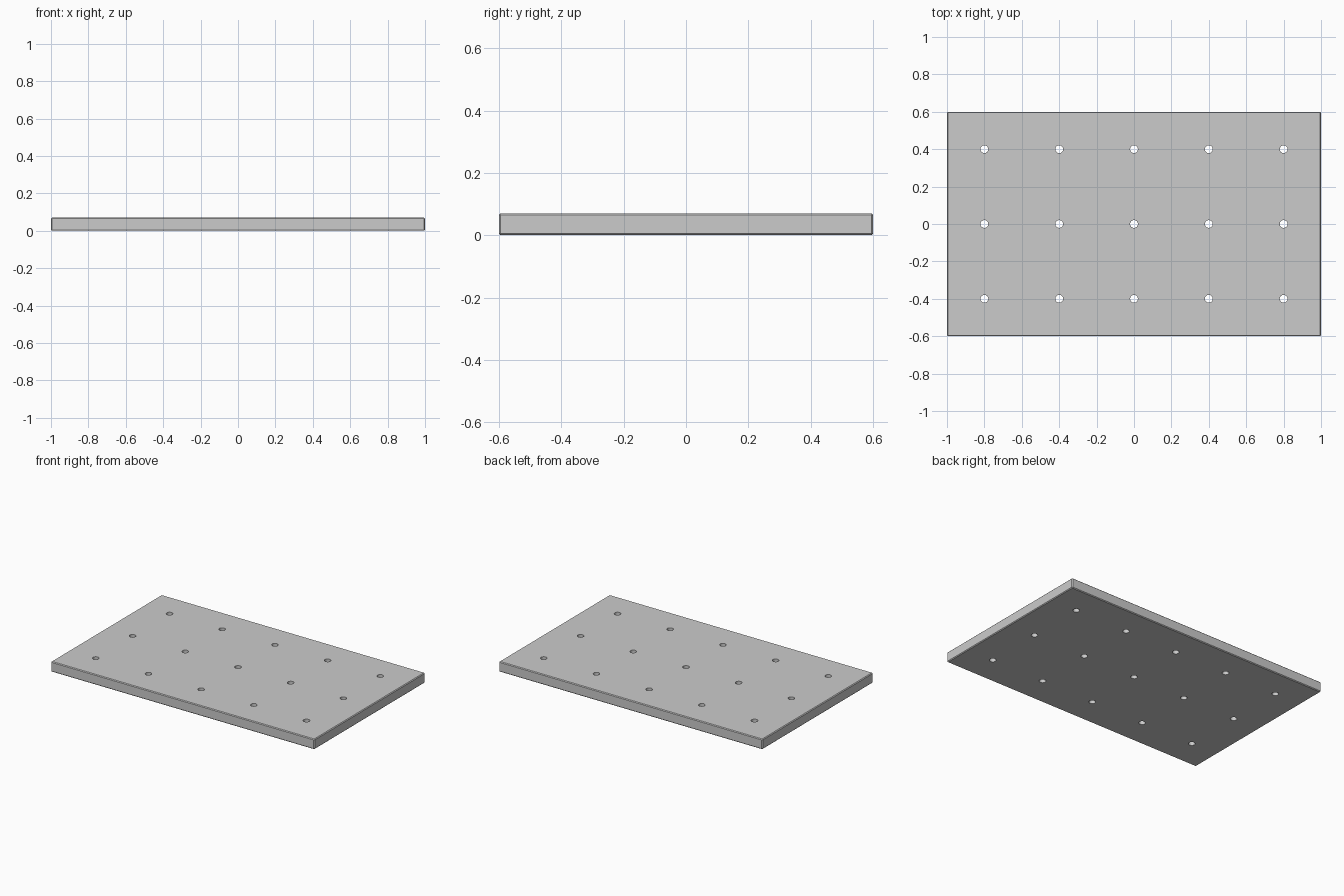
import bpy, bmesh
from mathutils import Matrix

if "Cube" in bpy.data.objects:
    bpy.data.objects.remove(bpy.data.objects["Cube"])

LENGTH, WIDTH, THICK = 2.0, 1.2, 0.07
HOLE_R = 0.021


def make_object(name, bm):
    mesh = bpy.data.meshes.new(name)
    bm.to_mesh(mesh)
    bm.free()
    obj = bpy.data.objects.new(name, mesh)
    bpy.context.collection.objects.link(obj)
    return obj


# Flat plate with a fine chamfer on its edges
bm = bmesh.new()
bmesh.ops.create_cube(bm, size=1, matrix=Matrix.Translation((0, 0, THICK / 2))
                      @ Matrix.Diagonal((LENGTH, WIDTH, THICK, 1)))
bmesh.ops.bevel(bm, geom=bm.edges[:], offset=0.005, segments=1,
                affect='EDGES', profile=0.5)
plate = make_object("perforated_plate", bm)

# 5 x 3 grid of round through-hole cutters
bm = bmesh.new()
for i in range(-2, 3):
    for j in range(-1, 2):
        bmesh.ops.create_cone(
            bm, cap_ends=True, segments=16, radius1=HOLE_R, radius2=HOLE_R,
            depth=THICK * 3,
            matrix=Matrix.Translation((i * 0.4, j * 0.4, THICK / 2)))
cutter = make_object("hole_cutters", bm)
cutter.hide_render = True

# Drill the holes, then drop the helper
mod = plate.modifiers.new("holes", 'BOOLEAN')
mod.operation = 'DIFFERENCE'
mod.solver = 'EXACT'
mod.object = cutter
bpy.context.view_layer.objects.active = plate
plate.select_set(True)
bpy.ops.object.modifier_apply(modifier=mod.name)
bpy.data.objects.remove(cutter)
bpy.ops.object.shade_smooth_by_angle()
